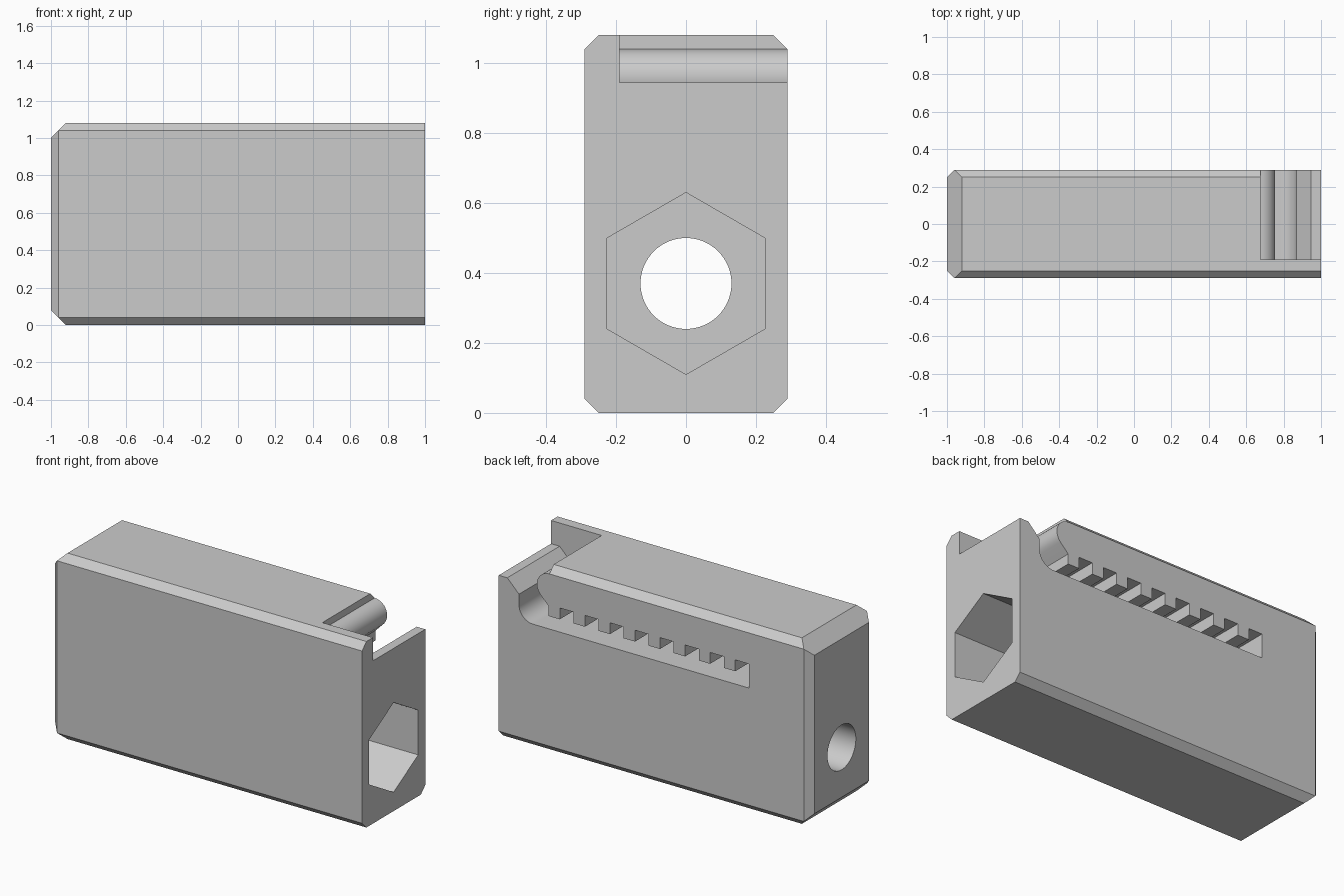
import bpy, bmesh, math
from mathutils import Vector, Matrix

if "Cube" in bpy.data.objects:
    bpy.data.objects.remove(bpy.data.objects["Cube"], do_unlink=True)

L, W, H = 1.0, 0.29, 1.08       # half length, half width, height
EDGE, END = 0.04, 0.08          # long edge chamfer, end chamfer
BORE_Z = 0.37

grey = bpy.data.materials.new("light_grey")
grey.use_nodes = True
colour = (0.6, 0.6, 0.6, 1)
grey.diffuse_color = colour
grey.node_tree.nodes["Principled BSDF"].inputs["Base Color"].default_value = colour


def prism(name, points, direction):
    """Extrude a flat outline of 3D points along a direction."""
    bm = bmesh.new()
    face = bm.faces.new([bm.verts.new(p) for p in points])
    ext = bmesh.ops.extrude_face_region(bm, geom=[face])
    verts = [g for g in ext["geom"] if isinstance(g, bmesh.types.BMVert)]
    bmesh.ops.translate(bm, verts=verts, vec=direction)
    bmesh.ops.recalc_face_normals(bm, faces=bm.faces)
    mesh = bpy.data.meshes.new(name)
    bm.to_mesh(mesh)
    bm.free()
    mesh.materials.append(grey)
    obj = bpy.data.objects.new(name, mesh)
    bpy.context.collection.objects.link(obj)
    return obj


def arc(cx, cz, r, start, end, steps=16):
    angles = [math.radians(start + (end - start) * i / steps) for i in range(steps + 1)]
    return [(cx + r * math.cos(a), cz + r * math.sin(a)) for a in angles]


# Block with chamfered long edges
outline = []
for sy, sz in ((1, 1), (-1, 1), (-1, -1), (1, -1)):
    a = (sy * W, H / 2 + sz * (H / 2 - EDGE))
    b = (sy * (W - EDGE), H / 2 + sz * H / 2)
    outline += [a, b] if sy * sz > 0 else [b, a]
block = prism("tensioner_block", [(-L, y, z) for y, z in outline], (2 * L, 0, 0))

# Chamfers around the bored end
bm = bmesh.new()
bm.from_mesh(block.data)
for point, normal in (((-L, 0, H - END), (-1, 0, 1)), ((-L, 0, END), (-1, 0, -1)),
                      ((-L, W - EDGE, 0), (-1, 1, 0)), ((-L, EDGE - W, 0), (-1, -1, 0))):
    geom = bm.verts[:] + bm.edges[:] + bm.faces[:]
    bmesh.ops.bisect_plane(bm, geom=geom, plane_co=point,
                           plane_no=Vector(normal).normalized(), clear_outer=True)
    rim = [e for e in bm.edges if e.is_boundary]
    bmesh.ops.holes_fill(bm, edges=rim)
bmesh.ops.recalc_face_normals(bm, faces=bm.faces)
bm.to_mesh(block.data)
bm.free()

# Screw bore and hexagonal nut pocket
bore = prism("bore_cutter", [(-1.2, y, z) for y, z in arc(0, BORE_Z, 0.13, 0, 360, 64)[:-1]],
             (2.4, 0, 0))
pocket = prism("nut_pocket_cutter", [(0, y, z) for y, z in arc(0, BORE_Z, 0.26, 30, 390, 6)[:-1]],
               (1.2, 0, 0))

# Toothed belt slot with rounded entry nose and curved guide
FLOOR, TIP, ROOT = 0.72, 0.794, 0.86
slot = [(1.2, 1.3), (0.675, 1.3)]
slot += arc(0.675, 0.96, 0.08, 90, -45)
slot += [(0.68, 0.852), (0.68, TIP)]
for i in range(8):
    x = 0.608 - 0.161 * i
    slot += [(x, TIP), (x, ROOT), (x - 0.088, ROOT)]
    if i < 7:
        slot.append((x - 0.088, TIP))
slot.append((x - 0.088, FLOOR))
slot += arc(0.78, FLOOR + 0.09, 0.09, -90, 0)
slot += [(0.87, 0.87), (0.945, 0.945), (1.2, 0.945)]
belt_slot = prism("belt_slot_cutter", [(x, -0.19, z) for x, z in slot], (0, 0.7, 0))

# Cut everything out of the block
bpy.ops.object.select_all(action="DESELECT")
block.select_set(True)
bpy.context.view_layer.objects.active = block
for cutter in (bore, pocket, belt_slot):
    cutter.hide_render = True
    mod = block.modifiers.new(cutter.name, "BOOLEAN")
    mod.operation = "DIFFERENCE"
    mod.solver = "EXACT"
    mod.object = cutter
    bpy.ops.object.modifier_apply(modifier=mod.name)
    bpy.data.objects.remove(cutter, do_unlink=True)
bpy.ops.object.shade_smooth_by_angle(angle=math.radians(30))
